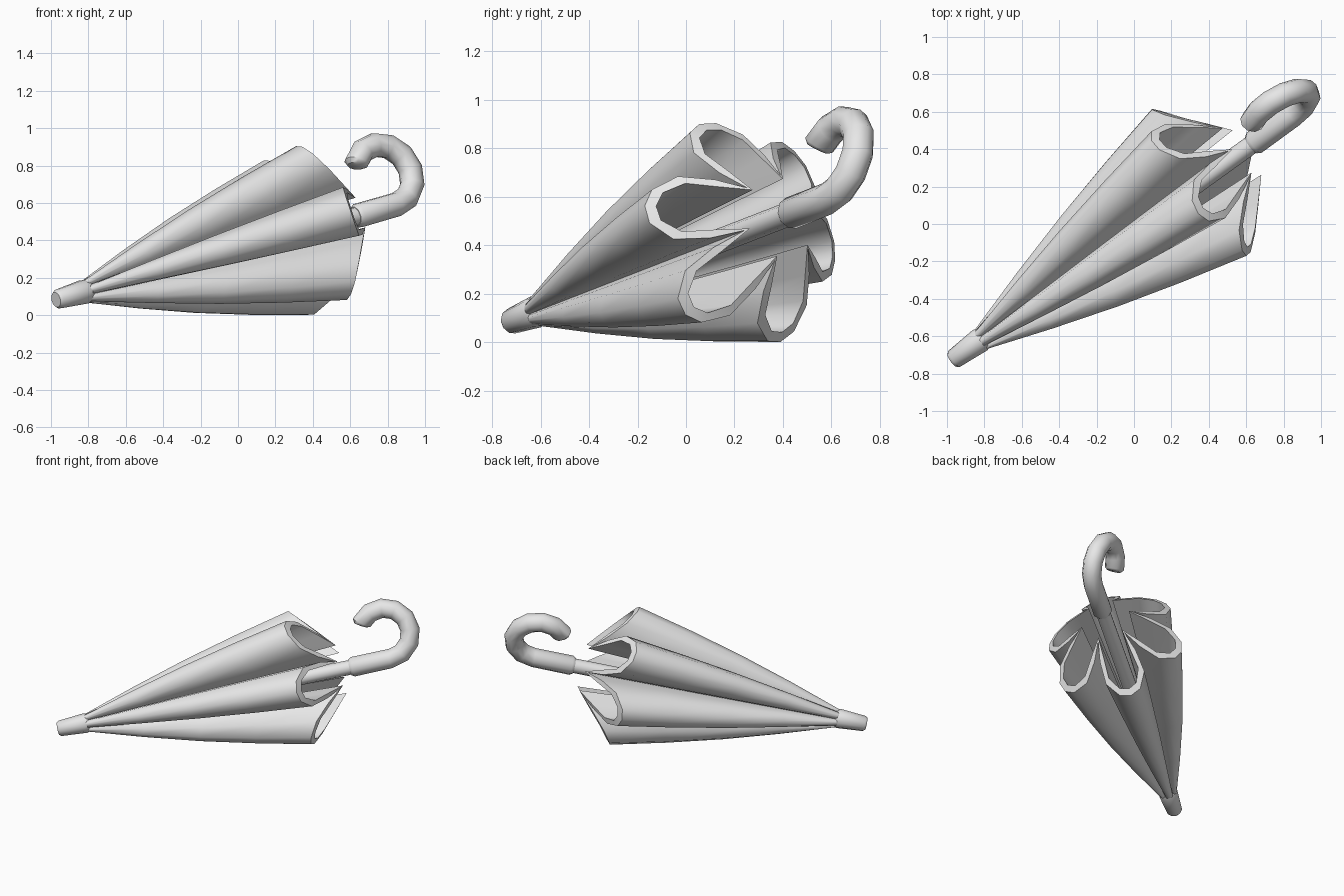
import bpy, bmesh, math
from mathutils import Vector

cube = bpy.data.objects.get("Cube")
if cube:
    bpy.data.objects.remove(cube, do_unlink=True)

grey = bpy.data.materials.new("light_grey")
grey.diffuse_color = (0.8, 0.8, 0.8, 1)
grey.use_nodes = True
grey.node_tree.nodes["Principled BSDF"].inputs["Base Color"].default_value = (0.8, 0.8, 0.8, 1)

# Leaning frame: shaft direction, hook side, and the sideways axis
ORIGIN = Vector((-0.823, -0.621, 0.125))
SHAFT = Vector((0.79, 0.569, 0.22)).normalized()
HOOK = Vector((-0.37, 0.17, 0.91))
HOOK = (HOOK - SHAFT * HOOK.dot(SHAFT)).normalized()
SIDE = SHAFT.cross(HOOK)


def place(s, h, w):
    """Point at distance s along the shaft, h to the hook side, w sideways."""
    return ORIGIN + SHAFT * s + HOOK * h + SIDE * w


def loft(name, rings, looped=False):
    """Skin a list of equal point rings; cap the ends unless looped."""
    bm = bmesh.new()
    rows = [[bm.verts.new(p) for p in ring] for ring in rings]
    n = len(rows[0])
    pairs = list(zip(rows, rows[1:]))
    if looped:
        pairs.append((rows[-1], rows[0]))
    for a, b in pairs:
        for i in range(n):
            j = (i + 1) % n
            bm.faces.new((a[i], a[j], b[j], b[i]))
    if not looped:
        bm.faces.new(rows[0])
        bm.faces.new(rows[-1])
    bmesh.ops.recalc_face_normals(bm, faces=bm.faces)
    mesh = bpy.data.meshes.new(name)
    bm.to_mesh(mesh)
    bm.free()
    mesh.materials.append(grey)
    ob = bpy.data.objects.new(name, mesh)
    bpy.context.collection.objects.link(ob)
    bpy.ops.object.select_all(action='DESELECT')
    ob.select_set(True)
    bpy.context.view_layer.objects.active = ob
    bpy.ops.object.shade_smooth_by_angle(angle=math.radians(48))
    return ob


def circle(s, h, r, turn=0.0, sides=10):
    """Ring round the path point (s, h), tilted by turn in the hook plane."""
    pts = []
    for i in range(sides):
        a = 2 * math.pi * i / sides
        out = r * math.cos(a)
        pts.append(place(s - out * math.sin(turn), h + out * math.cos(turn), r * math.sin(a)))
    return pts


# Ferrule and shaft
loft("ferrule", [circle(s, 0, r) for s, r in
                 ((-0.19, 0.042), (-0.175, 0.053), (0.0, 0.067), (0.03, 0.058))])
loft("shaft", [circle(s, 0, 0.05) for s in (0.05, 1.88)])

# Hooked handle: straight grip, then an arc, then a softened end
COLLAR, BEND, RADIUS = 1.86, 0.25, 0.173
handle = [circle(COLLAR - 0.03, 0, 0.054), circle(COLLAR - 0.01, 0, 0.067)]
for k in range(9):
    t = math.radians(143) * k / 8 + math.radians(90) * (k - 8) / -8
    t = math.radians(-90 + 233 * k / 8)
    handle.append(circle(COLLAR + BEND + RADIUS * math.cos(t), 0.175 + RADIUS * math.sin(t),
                         0.066, t + math.pi / 2))
t = math.radians(149)
handle.append(circle(COLLAR + BEND + RADIUS * math.cos(t), 0.175 + RADIUS * math.sin(t),
                     0.046, t + math.pi / 2))
loft("hook_handle", handle)

# Folded canopy: half a fold as (degrees from fold centre, radius) at the rim
OUTER = [(0, 0.48), (9, 0.465), (20, 0.40), (26, 0.29), (30, 0.185)]
INNER = [(0, 0.445), (8, 0.43), (16.5, 0.37), (20, 0.275), (30, 0.168)]
FOLDS = 6


def canopy_ring(half, f, start_scale):
    """Folded ring at fraction f of the way from ferrule to rim."""
    fold = [(-a, r) for a, r in half[:0:-1]] + half[:-1]
    pts = []
    for k in range(FOLDS):
        for deg, rim in fold:
            a = math.radians(-7 + 60 * k + deg)
            # The rim sweeps forward into points at the valleys
            length = 1.48 + (0.48 - rim) * 0.93
            first = start_scale * (0.045 + 0.03 * rim)
            r = first + (rim - first) * f + 0.05 * rim * math.sin(math.pi * f)
            pts.append(place(length * f, r * math.sin(a), r * math.cos(a)))
    return pts


steps = (0.0, 0.25, 0.5, 0.75, 1.0)
rings = [canopy_ring(OUTER, f, 1.0) for f in steps]
rings += [canopy_ring(INNER, f, 0.6) for f in reversed(steps)]
loft("folded_canopy", rings, looped=True)
